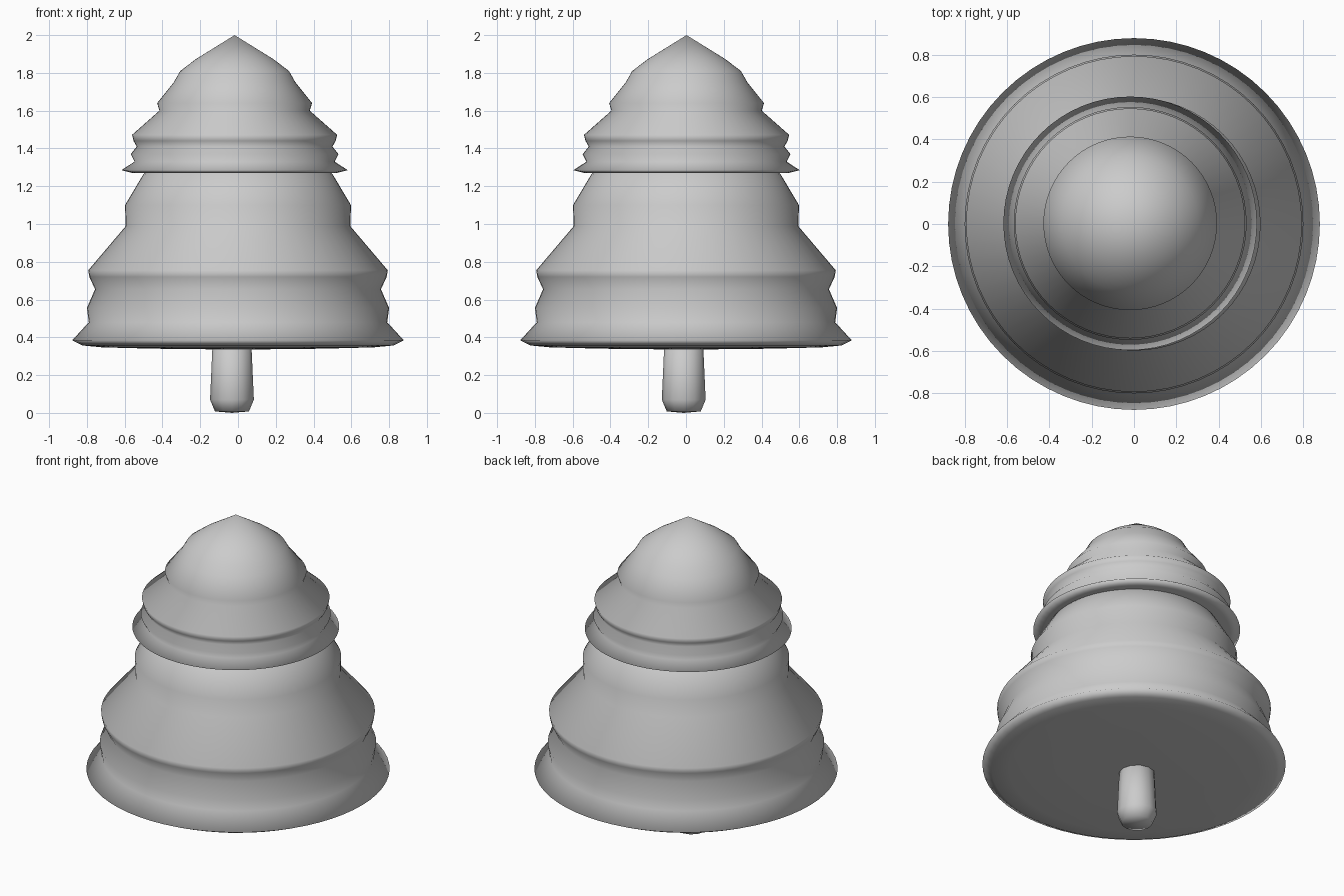
import bpy, bmesh
from math import cos, sin, tau

if "Cube" in bpy.data.objects:
    bpy.data.objects.remove(bpy.data.objects["Cube"])


def lathe(name, profile, centre, sides):
    """Revolve (radius, height) points around a vertical axis; zero radius makes a pole."""
    bm = bmesh.new()
    rings = []
    for r, z in profile:
        n = 1 if r == 0 else sides
        rings.append([bm.verts.new((r * cos(tau * i / sides), r * sin(tau * i / sides), z))
                      for i in range(n)])
    for a, b in zip(rings, rings[1:]):
        for i in range(sides):
            j = (i + 1) % sides
            quad = [a[i % len(a)], a[j % len(a)], b[j % len(b)], b[i % len(b)]]
            bm.faces.new(list(dict.fromkeys(quad)))
    bmesh.ops.recalc_face_normals(bm, faces=bm.faces)
    for f in bm.faces:
        f.smooth = True
    mesh = bpy.data.meshes.new(name)
    bm.to_mesh(mesh)
    bm.free()
    obj = bpy.data.objects.new(name, mesh)
    obj.location = (*centre, 0)
    bpy.context.collection.objects.link(obj)
    return obj


# Lower, wider tier of foliage with its flared skirt
lathe("lower_foliage", [
    (0, 0.335), (0.45, 0.34), (0.72, 0.347), (0.825, 0.357), (0.878, 0.384),
    (0.79, 0.48), (0.80, 0.555), (0.757, 0.655), (0.787, 0.72), (0.793, 0.755),
    (0.595, 0.988), (0.598, 1.10), (0.50, 1.265), (0.40, 1.34), (0, 1.40),
], (0, 0), 64)

# Upper tier of foliage ending in a point
lathe("upper_foliage", [
    (0, 1.268), (0.54, 1.27), (0.599, 1.285), (0.53, 1.33), (0.55, 1.37),
    (0.518, 1.41), (0.535, 1.44), (0.543, 1.472), (0.398, 1.60), (0.41, 1.64),
    (0.322, 1.75), (0.288, 1.81), (0.205, 1.873), (0, 2.0),
], (-0.018, 0.003), 64)

# Short trunk with a bevelled foot
lathe("trunk", [
    (0, 0.0), (0.09, 0.008), (0.116, 0.07), (0.103, 0.36), (0, 0.40),
], (-0.032, -0.012), 12)
